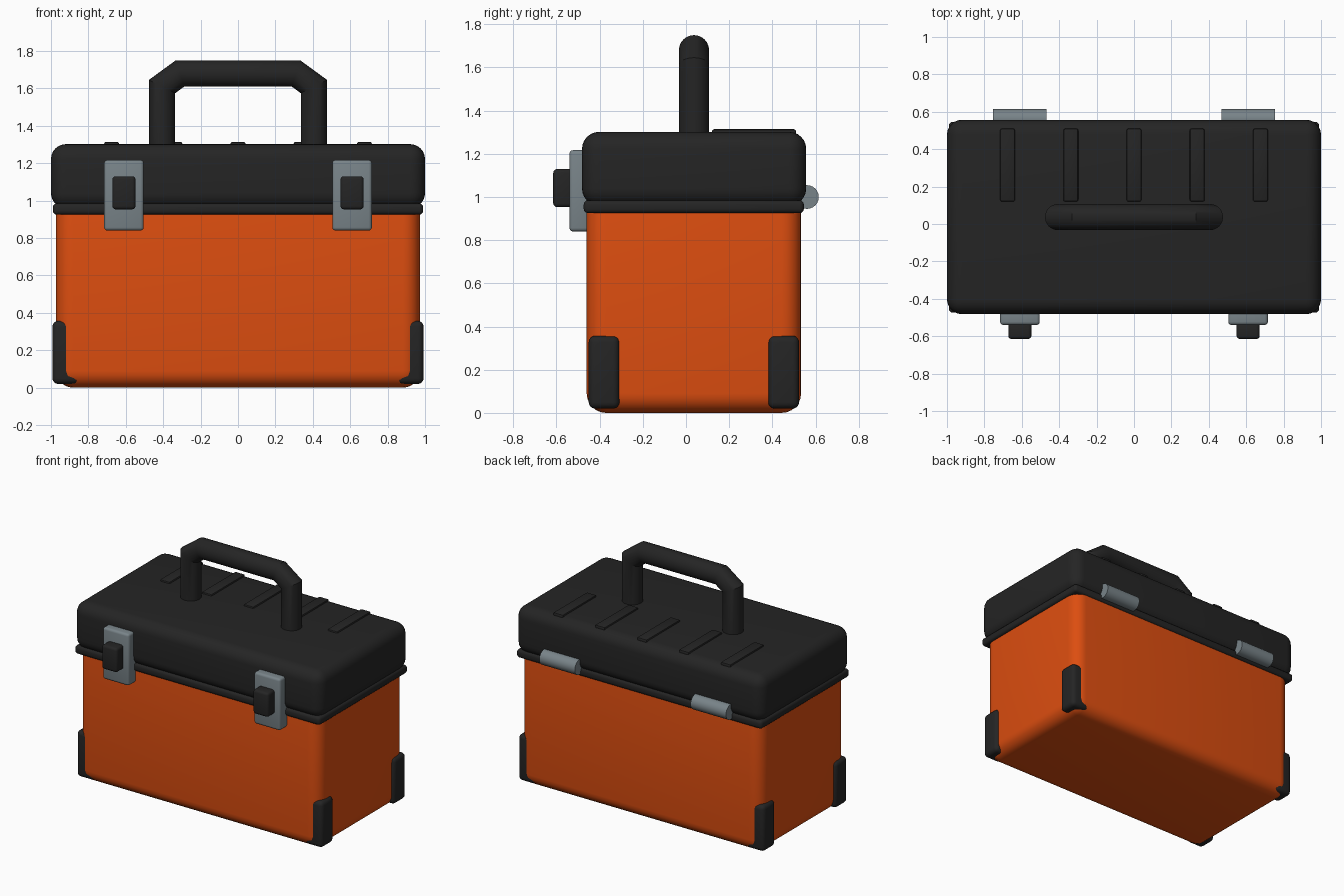
import bpy, bmesh, math
from mathutils import Vector, Matrix

if "Cube" in bpy.data.objects:
    bpy.data.objects.remove(bpy.data.objects["Cube"])


def material(name, rgb):
    m = bpy.data.materials.new(name)
    m.diffuse_color = (*rgb, 1)
    m.use_nodes = True
    m.node_tree.nodes["Principled BSDF"].inputs["Base Color"].default_value = m.diffuse_color
    return m


ORANGE = material("orange plastic", (0.72, 0.075, 0.005))
BLACK = material("black plastic", (0.018, 0.018, 0.018))
GREY = material("grey metal", (0.19, 0.23, 0.25))


def finish(bm, name, mat, angle=35):
    bmesh.ops.recalc_face_normals(bm, faces=bm.faces)
    me = bpy.data.meshes.new(name)
    bm.to_mesh(me)
    bm.free()
    me.materials.append(mat)
    ob = bpy.data.objects.new(name, me)
    bpy.context.collection.objects.link(ob)
    bpy.ops.object.select_all(action='DESELECT')
    ob.select_set(True)
    bpy.context.view_layer.objects.active = ob
    bpy.ops.object.shade_smooth_by_angle(angle=math.radians(angle))
    return ob


def box(name, mat, lo, hi, r, seg=4):
    """Rounded box between two corners."""
    lo, hi = Vector(lo), Vector(hi)
    bm = bmesh.new()
    bmesh.ops.create_cube(bm, size=1)
    for v in bm.verts:
        v.co = (lo + hi) / 2 + v.co * (hi - lo)
    bmesh.ops.bevel(bm, geom=bm.edges[:], offset=r, segments=seg,
                    profile=0.5, affect='EDGES')
    return finish(bm, name, mat)


def tube(name, mat, path, radius, sides=24):
    """Round tube with mitred bends along a path in the xz plane."""
    bm = bmesh.new()
    side = Vector((0, 1, 0))
    rings = []
    for i, p in enumerate(path):
        a = (p - path[i - 1]).normalized() if i else None
        b = (path[i + 1] - p).normalized() if i < len(path) - 1 else None
        a, b = a or b, b or a
        t = (a + b).normalized()
        out = side.cross(t) / t.dot(a)      # stretched across the mitre
        rings.append([bm.verts.new(p + radius * (
            out * math.cos(k * math.tau / sides) + side * math.sin(k * math.tau / sides)))
            for k in range(sides)])
    for r0, r1 in zip(rings, rings[1:]):
        for k in range(sides):
            n = (k + 1) % sides
            bm.faces.new((r0[k], r0[n], r1[n], r1[k]))
    bm.faces.new(rings[0])
    bm.faces.new(rings[-1])
    return finish(bm, name, mat, 30)


# Main shell
box("body", ORANGE, (-0.972, -0.46, 0), (0.972, 0.533, 1.02), 0.09, 6)
box("rim", BLACK, (-0.99, -0.474, 0.925), (0.99, 0.546, 0.985), 0.02, 3)
box("lid", BLACK, (-1, -0.482, 0.96), (1, 0.557, 1.302), 0.08, 6)

# Carry handle
Y = 0.037
pts = [(-0.406, 1.25), (-0.406, 1.61), (-0.31, 1.68)]
pts += [(-x, z) for x, z in reversed(pts)]
tube("handle", BLACK, [Vector((x, Y, z)) for x, z in pts], 0.07)

# Raised ribs on the lid
for i in range(5):
    x = (i - 2) * 0.338
    box(f"lid_rib_{i + 1}", BLACK, (x - 0.04, 0.12, 1.28), (x + 0.04, 0.51, 1.314), 0.01, 2)

for s, label in ((-1, "left"), (1, "right")):
    x = s * 0.61
    # Front latch and its button
    box(f"latch_plate_{label}", GREY, (x - 0.106, -0.54, 0.84), (x + 0.106, -0.44, 1.217), 0.017, 3)
    box(f"latch_button_{label}", BLACK, (x - 0.062, -0.615, 0.953), (x + 0.062, -0.52, 1.13), 0.018, 3)
    # Rear hinge barrel
    bm = bmesh.new()
    bmesh.ops.create_cone(bm, cap_ends=True, segments=24, radius1=0.055, radius2=0.055, depth=0.286,
                          matrix=Matrix.Translation((x, 0.56, 1.0)) @ Matrix.Rotation(math.pi / 2, 4, 'Y'))
    finish(bm, f"hinge_{label}", GREY)
    # Corner guards
    x0, x1 = sorted((s * 0.85, s * 0.992))
    for y0, y1, end in ((-0.451, -0.308, "front"), (0.381, 0.524, "back")):
        box(f"corner_guard_{end}_{label}", BLACK, (x0, y0, 0.02), (x1, y1, 0.357), 0.03, 4)
